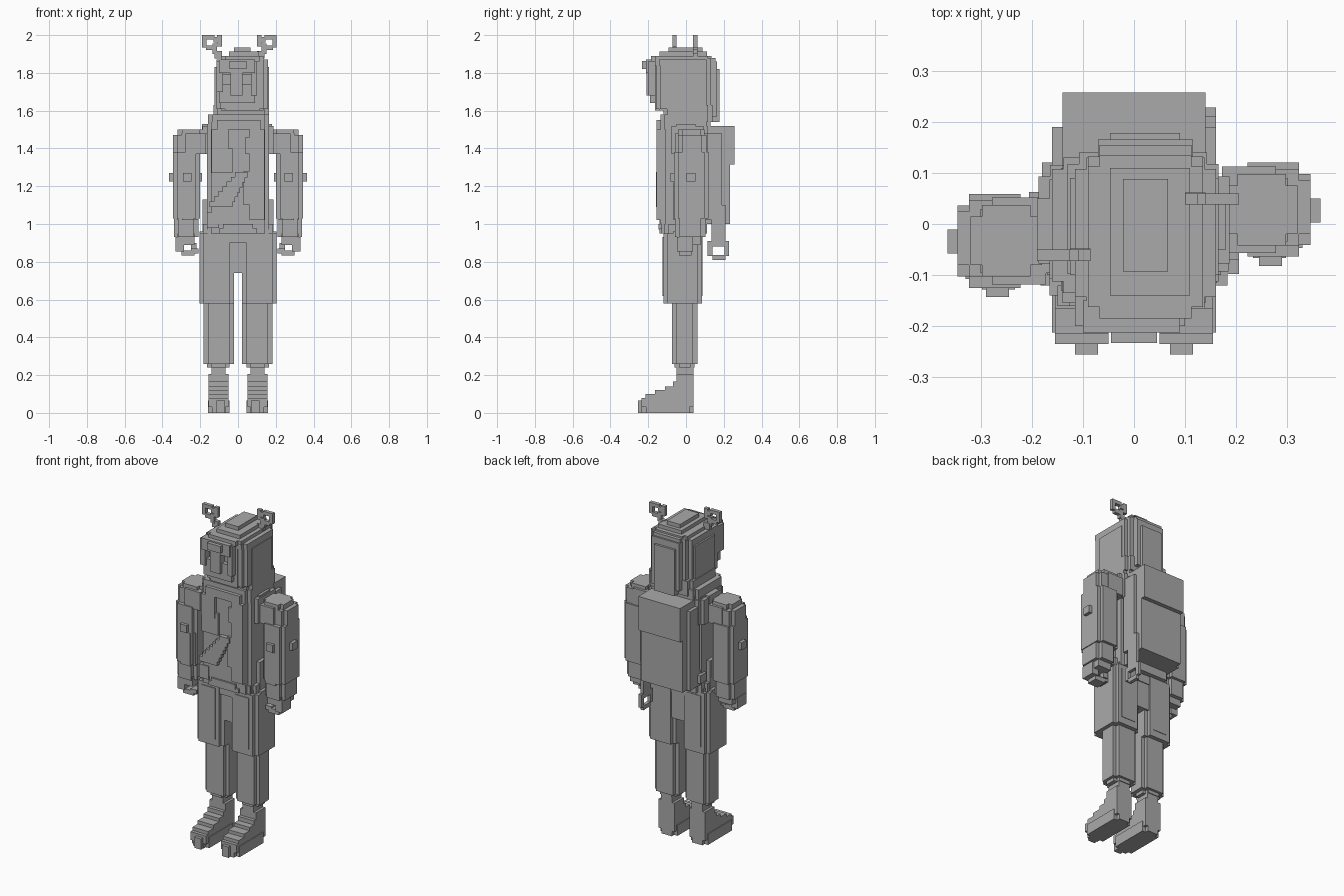
import bpy, bmesh

grey = bpy.data.materials.new("plain grey")
grey.diffuse_color = (0.4, 0.4, 0.4, 1)


def outline(x0, x1, y0, y1, n):
    """Rectangle whose corners are cut by a square step of size n."""
    if n == 0:
        return [(x0, y0), (x1, y0), (x1, y1), (x0, y1)]
    return [(x0 + n, y0), (x1 - n, y0), (x1 - n, y0 + n), (x1, y0 + n),
            (x1, y1 - n), (x1 - n, y1 - n), (x1 - n, y1), (x0 + n, y1),
            (x0 + n, y1 - n), (x0, y1 - n), (x0, y0 + n), (x0 + n, y0 + n)]


def part(name, *blocks):
    """One object from blocks (x0, x1, y0, y1, z0, z1[, corner step])."""
    bm = bmesh.new()
    for b in blocks:
        x0, x1, y0, y1, z0, z1 = b[:6]
        pts = outline(x0, x1, y0, y1, b[6] if len(b) > 6 else 0)
        low = [bm.verts.new((x, y, z0)) for x, y in pts]
        top = [bm.verts.new((x, y, z1)) for x, y in pts]
        bm.faces.new(low[::-1])
        bm.faces.new(top)
        for i in range(len(pts)):
            j = (i + 1) % len(pts)
            bm.faces.new((low[i], low[j], top[j], top[i]))
    mesh = bpy.data.meshes.new(name)
    bm.to_mesh(mesh)
    bm.free()
    mesh.materials.append(grey)
    ob = bpy.data.objects.new(name, mesh)
    bpy.context.collection.objects.link(ob)
    return ob


def flip(s, blocks, dy=0):
    """Mirror blocks in x when s is -1 and slide them in y."""
    return [((b[0], b[1]) if s > 0 else (-b[1], -b[0])) + (b[2] + dy, b[3] + dy) + b[4:]
            for b in blocks]


V = 0.0225  # basic step

for s, side in ((1, "right"), (-1, "left")):
    # stepped boot
    boot = [(.045, .16, -.235, .04, 0, .065, V), (.07, .115, -.255, -.2, 0, .065)]
    for y, z in ((-.235, .08), (-.215, .10), (-.165, .12), (-.11, .14), (-.07, .165), (-.05, .205)):
        boot.append((.05, .155, y, .04, .03, z))
    part(side + "_boot", *flip(s, boot))
    # leg
    part(side + "_leg", *flip(s, [
        (.065, .14, -.05, .04, .15, .27),
        (.045, .165, -.06, .045, .24, .32, V),
        (.022, .182, -.075, .06, .26, .58, V),
    ]))
    part(side + "_trouser_leg", *flip(s, [
        (.022, .205, -.12, .085, .58, .95, V),
        (.045, .182, -.125, .088, .62, .93, V),
        (.182, .205, -.07, .04, .58, .96),
    ]))
    # arm, the left one swings further forward
    dy = .028 if s > 0 else -.033
    part(side + "_shoulder", *flip(s, [
        (.15, .30, -.085, .085, 1.37, 1.48, V),
        (.18, .32, -.07, .07, 1.40, 1.50, V),
        (.20, .345, -.07, .08, 1.35, 1.47, V),
    ], dy))
    part(side + "_arm", *flip(s, [
        (.20, .345, -.092, .092, 1.03, 1.38, V),
        (.21, .32, -.095, .07, 1.02, 1.22, V),
        (.21, .34, -.085, .075, .93, 1.05, V),
        (.23, .32, -.075, .05, .89, .95),
        (.34, .365, -.025, .022, 1.225, 1.27),
        (.245, .29, -.11, -.08, 1.225, 1.27),
        (.19, .21, -.02, .02, 1.225, 1.27),
    ], dy))
    # hand curled into a hook
    part(side + "_hand", *flip(s, [
        (.285, .33, -.055, .03, .855, .93),
        (.23, .30, -.045, .02, .832, .86),
        (.21, .25, -.045, .02, .845, .87),
        (.22, .25, .0, .03, .86, .90),
    ], dy - .02))

# hips joining the legs
part("hips", (-.17, .17, -.10, .075, .74, .97), (-.185, .185, -.115, .08, .90, 1.0, V))

# torso
part("torso",
     (-.165, .165, -.13, .11, .95, 1.53, V),
     (-.187, .187, -.08, .06, .95, 1.13, V),
     (-.187, .187, -.10, .115, 1.37, 1.52, V),
     (-.14, .14, -.135, .115, 1.0, 1.54))
part("collar", (-.16, .165, -.135, .13, 1.50, 1.58, V), (-.13, .165, -.12, .14, 1.54, 1.63, V),
     (-.19, .18, -.05, .05, 1.48, 1.53), (-.11, .12, -.155, .1, 1.50, 1.55))

# jacket panels split by a jagged opening
panel = [(-.14, -.05, -.155, -.12, 1.37, 1.50), (-.14, -.03, -.15, -.12, 1.27, 1.40),
         (.06, .14, -.155, -.12, 1.02, 1.50), (.03, .10, -.15, -.12, 1.10, 1.28),
         (.04, .10, -.15, -.12, 1.37, 1.46)]
for i in range(7):
    panel.append((-.15 + i * V, -.03 + i * V * .6, -.16, -.12, 1.09 + i * .026, 1.12 + i * .026))
part("jacket_panels", *panel)
part("jacket_hem", (-.10, .10, -.14, -.1, .95, .975), (-.08, .08, -.145, -.1, .97, 1.0),
     (-.165, -.10, -.14, -.1, .98, 1.06))

# backpack with thicker top flap
part("backpack", (-.14, .14, .08, .232, 1.0, 1.50), (-.14, .14, .09, .257, 1.315, 1.52),
     (-.16, .16, .10, .19, 1.02, 1.48))
# looped tool on the right hip, pouch on the left
part("hip_tool", (.14, .16, .135, .21, .90, 1.10), (.14, .16, .16, .19, 1.08, 1.12),
     (.14, .16, .115, .14, .83, .91), (.14, .16, .205, .228, .83, .91),
     (.14, .16, .115, .228, .88, .91), (.14, .16, .14, .21, .81, .835))
part("hip_pouch", (-.16, -.135, .09, .19, 1.0, 1.09), (-.18, -.15, .06, .12, 1.02, 1.07))

# head, set slightly off centre
part("head", (-.115, .16, -.16, .13, 1.61, 1.865, V), (-.09, .135, -.165, .155, 1.60, 1.88, V),
     (-.125, .165, -.10, .09, 1.60, 1.83))
part("head_back", (-.047, .09, .14, .178, 1.54, 1.82), (-.07, .115, .12, .165, 1.57, 1.86))
part("cap", (-.115, .16, -.165, .13, 1.84, 1.87, V), (-.09, .135, -.185, .135, 1.86, 1.89, V),
     (-.047, .11, -.14, .11, 1.88, 1.912), (-.022, .067, -.093, .088, 1.90, 1.935))
part("face", (-.10, .09, -.19, -.14, 1.64, 1.74), (-.10, .09, -.19, -.14, 1.79, 1.86),
     (-.04, .025, -.21, -.14, 1.68, 1.80), (-.115, -.08, -.20, -.14, 1.70, 1.86),
     (.07, .10, -.20, -.14, 1.68, 1.86))
part("visor", (-.045, .045, -.233, -.15, 1.82, 1.862), (-.10, .09, -.212, -.15, 1.80, 1.87))

# looped antennae, one forward and one back
loop = [(.10, .14, -.01, .012, 1.875, 1.915), (.125, .15, -.012, .01, 1.90, 1.955),
        (.14, .185, -.012, .01, 1.92, 1.945), (.182, .205, -.012, .01, 1.935, 2.0),
        (.14, .19, -.012, .01, 1.978, 2.0), (.12, .145, -.012, .01, 1.96, 1.99),
        (.10, .125, -.012, .01, 1.94, 2.0)]
part("right_antenna", *flip(1, loop, .05))
part("left_antenna", *[(b[0] + .015, b[1] + .015) + b[2:] for b in flip(-1, loop, -.06)])
